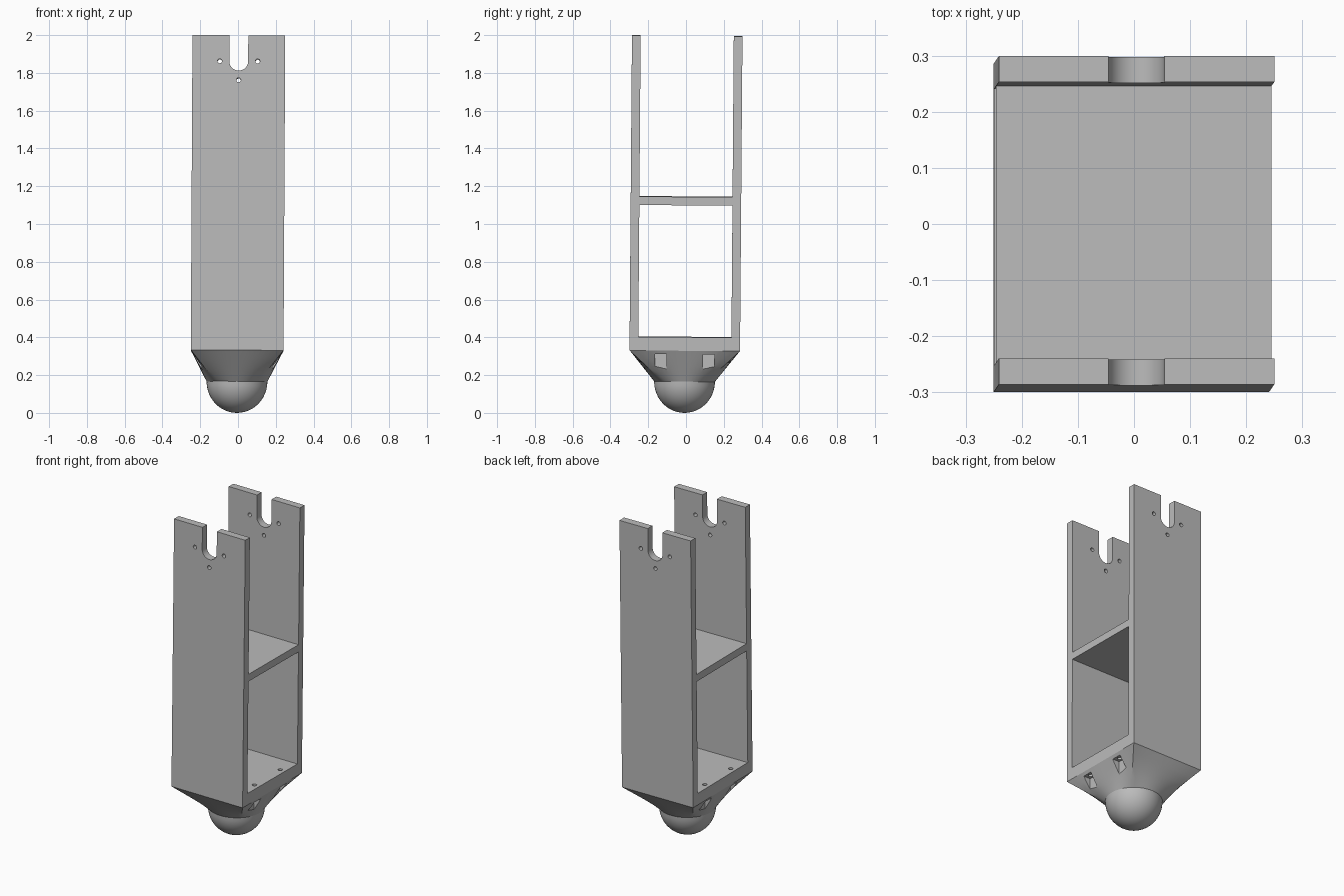
import bpy
import bmesh
from math import sin, cos, pi, radians
from mathutils import Matrix, Vector

if "Cube" in bpy.data.objects:
    bpy.data.objects.remove(bpy.data.objects["Cube"], do_unlink=True)

HX, HY = 0.2455, 0.2925      # half width and half depth of the frame
BASE, TOP = 0.33, 1.997
WALL = 0.046
R, SEAM = 0.161, 0.166       # round foot
SIDE = 16                    # segments on each quarter of the loft

grey = bpy.data.materials.new("plain grey")
grey.use_nodes = True
grey.diffuse_color = (0.5, 0.5, 0.5, 1)
grey.node_tree.nodes["Principled BSDF"].inputs["Base Color"].default_value = (0.5, 0.5, 0.5, 1)


def make(name, bm):
    bmesh.ops.recalc_face_normals(bm, faces=bm.faces)
    mesh = bpy.data.meshes.new(name)
    bm.to_mesh(mesh)
    bm.free()
    mesh.materials.append(grey)
    ob = bpy.data.objects.new(name, mesh)
    bpy.context.collection.objects.link(ob)
    return ob


def box(name, lo, hi):
    lo, hi = Vector(lo), Vector(hi)
    bm = bmesh.new()
    bmesh.ops.create_cube(bm, size=1, matrix=Matrix.Translation((lo + hi) / 2)
                          @ Matrix.Diagonal((*(hi - lo), 1)))
    return make(name, bm)


def rod(name, centre, radius, length, along_y=False, segments=24):
    bm = bmesh.new()
    turn = Matrix.Rotation(pi / 2 if along_y else 0, 4, 'X')
    bmesh.ops.create_cone(bm, cap_ends=True, segments=segments, radius1=radius, radius2=radius,
                          depth=length, matrix=Matrix.Translation(centre) @ turn)
    return make(name, bm)


def combine(target, other, operation='DIFFERENCE'):
    mod = target.modifiers.new("combine", 'BOOLEAN')
    mod.operation, mod.solver, mod.object = operation, 'EXACT', other
    bpy.context.view_layer.objects.active = target
    bpy.ops.object.modifier_apply(modifier=mod.name)
    bpy.data.objects.remove(other, do_unlink=True)


# Foot: rectangle lofted to a circle, closed by a hemisphere
def loft_ring(t):
    pts = []
    for side in range(4):
        for i in range(SIDE):
            s = 2 * i / SIDE - 1
            a = side * pi / 2 + s * pi / 4
            rect = [(1, s), (-s, 1), (-1, -s), (s, -1)][side]
            pts.append((R * cos(a) * (1 - t) + HX * rect[0] * t,
                        R * sin(a) * (1 - t) + HY * rect[1] * t,
                        SEAM + (BASE - SEAM) * t))
    return pts


bm = bmesh.new()
rings = [[bm.verts.new(p) for p in loft_ring(t)] for t in (1, 0.75, 0.5, 0.25, 0)]
for k in range(1, 12):
    a = k * pi / 24
    rings.append([bm.verts.new((v.co.x * cos(a), v.co.y * cos(a), SEAM * (1 - sin(a))))
                  for v in rings[4]])
count = 4 * SIDE
for upper, lower in zip(rings, rings[1:]):
    for i in range(count):
        j = (i + 1) % count
        bm.faces.new((upper[i], upper[j], lower[j], lower[i]))
tip = bm.verts.new((0, 0, 0))
for i in range(count):
    bm.faces.new((rings[-1][i], rings[-1][(i + 1) % count], tip))
bm.faces.new(rings[0])
foot = make("foot", bm)

# Frame: solid block with two openings leaving plates, shelf and floor
body = box("frame_with_foot", (-HX, -HY, BASE), (HX, HY, TOP))
combine(body, foot, 'UNION')
for low, high in ((0.402, 1.1), (1.145, 2.2)):
    combine(body, box("opening", (-1, WALL - HY, low), (1, HY - WALL, high)))

# Round-bottomed slot and three pin holes through both plates
combine(body, rod("slot_end", (0, 0, 1.86), 0.05, 2, True, 48))
combine(body, box("slot", (-0.05, -1, 1.86), (0.05, 1, 2.2)))
for x, z in ((-0.1, 1.86), (0.1, 1.86), (0, 1.76)):
    combine(body, rod("pin_hole", (x, 0, z), 0.012, 2, True))

# Nut pockets in the foot, each with a bolt hole up through the floor
for sx in (-1, 1):
    for sy in (-1, 1):
        x0, x1 = sorted((sx * 0.188, sx * 0.4))
        y = sy * 0.127
        combine(body, box("pocket", (x0, y - 0.031, 0.2), (x1, y + 0.031, 0.312)))
        combine(body, rod("bolt_hole", (sx * 0.211, y, 0.37), 0.013, 0.16))

# Slight lean of the whole piece
pivot = Vector((0, 0, (BASE + TOP) / 2))
lean = Matrix.Rotation(0.0054, 4, 'Y') @ Matrix.Rotation(-0.0078, 4, 'X')
body.data.transform(Matrix.Translation(pivot) @ lean @ Matrix.Translation(-pivot))

bpy.ops.object.select_all(action='DESELECT')
body.select_set(True)
bpy.context.view_layer.objects.active = body
bpy.ops.object.shade_smooth_by_angle(angle=radians(20))
